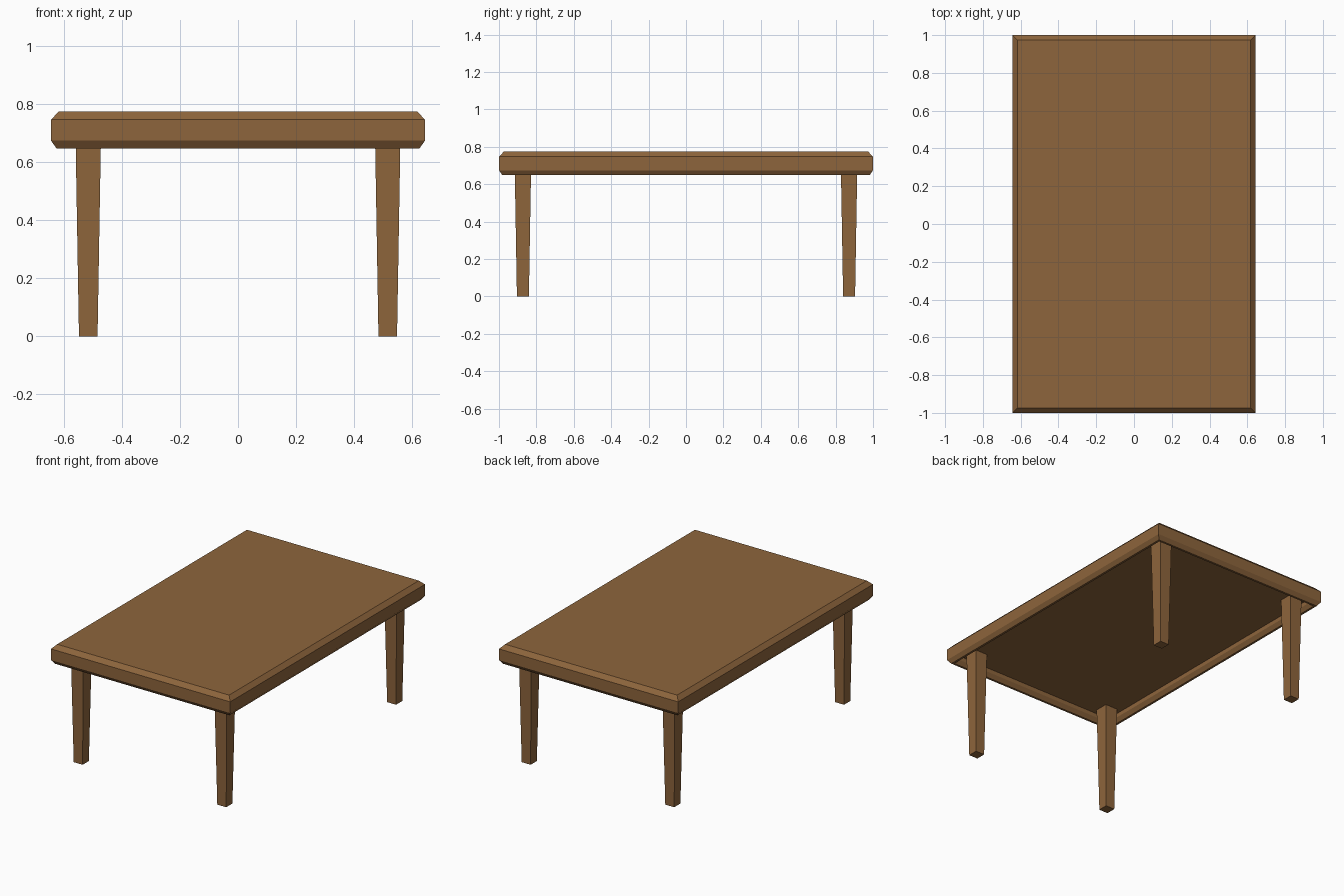
import bpy, bmesh

if "Cube" in bpy.data.objects:
    bpy.data.objects.remove(bpy.data.objects["Cube"])

wood = bpy.data.materials.new("brown wood")
wood.diffuse_color = (0.27, 0.13, 0.045, 1)
wood.use_nodes = True
wood.node_tree.nodes["Principled BSDF"].inputs["Base Color"].default_value = wood.diffuse_color


def rect_loft(name, rings, centre=(0, 0)):
    """Stack rectangles (half_x, half_y, z) into a closed solid."""
    bm = bmesh.new()
    loops = []
    for hx, hy, z in rings:
        loops.append([bm.verts.new((centre[0] + sx * hx, centre[1] + sy * hy, z))
                      for sx, sy in ((-1, -1), (1, -1), (1, 1), (-1, 1))])
    for a, b in zip(loops, loops[1:]):
        for i in range(4):
            j = (i + 1) % 4
            bm.faces.new((a[i], a[j], b[j], b[i]))
    bm.faces.new(loops[0])
    bm.faces.new(loops[-1])
    bmesh.ops.recalc_face_normals(bm, faces=bm.faces[:])
    mesh = bpy.data.meshes.new(name)
    bm.to_mesh(mesh)
    bm.free()
    mesh.materials.append(wood)
    obj = bpy.data.objects.new(name, mesh)
    bpy.context.collection.objects.link(obj)
    return obj


# Table top: chamfered slab with a bevelled rim around a recessed underside
HX, HY, RECESS = 0.644, 1.0, 0.70
profile = [(0.026, 0.774), (0.0, 0.747), (0.0, 0.674), (0.018, 0.648),
           (0.032, 0.648), (0.05, 0.674), (0.05, RECESS)]  # (inset, z)
rect_loft("table_top", [(HX - i, HY - i, z) for i, z in profile])

# Four tapered square legs, reaching up into the recess
for side, sx in (("left", -1), ("right", 1)):
    for end, sy in (("front", -1), ("back", 1)):
        rect_loft(f"{end}_{side}_leg",
                  [(0.032, 0.032, 0.0), (0.044, 0.044, RECESS)],
                  (sx * 0.516, sy * 0.872))
